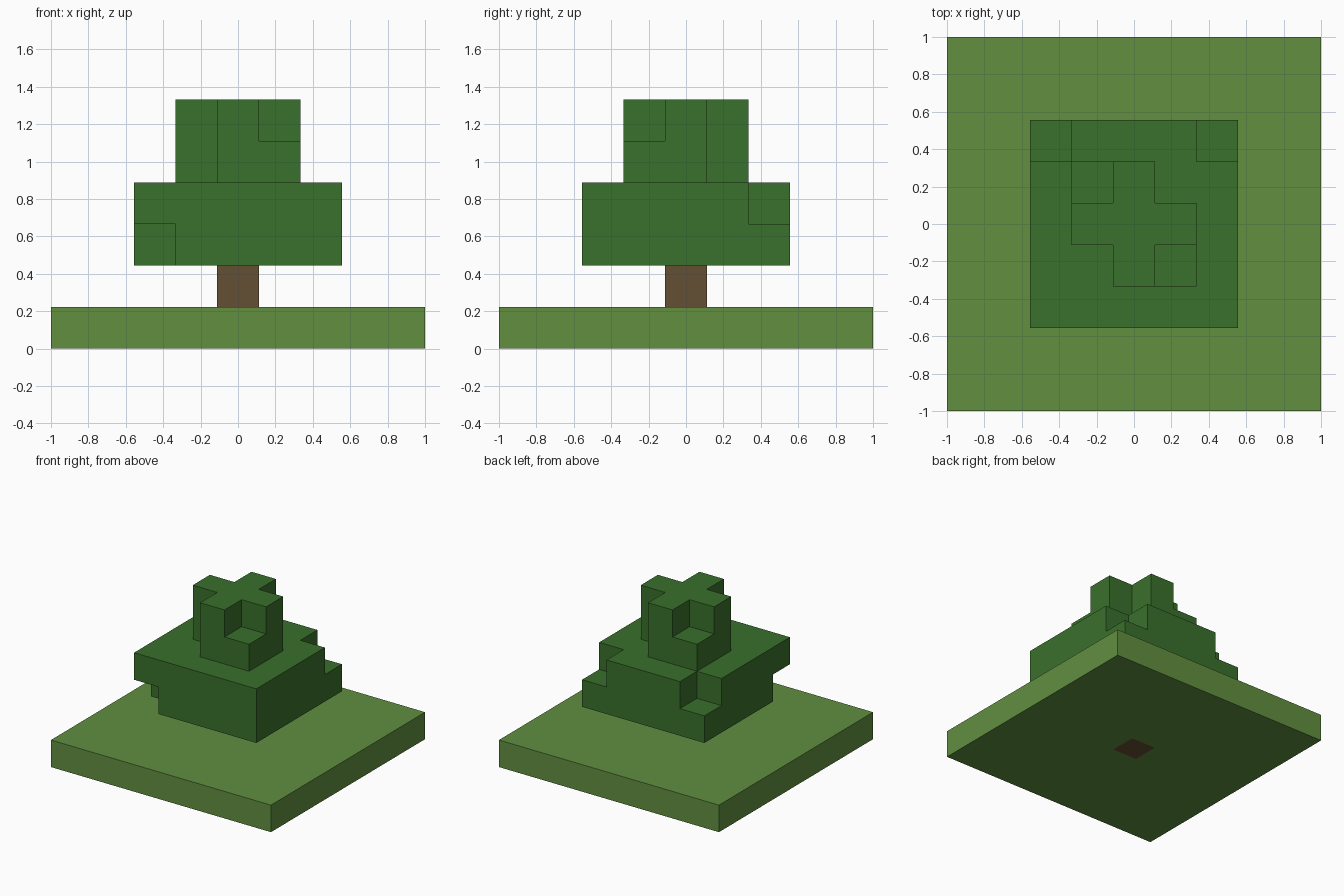
import bpy
import bmesh
from itertools import product
from mathutils import Vector

CELL = 2 / 9  # edge length of one block

cube = bpy.data.objects.get("Cube")
if cube:
    bpy.data.objects.remove(cube, do_unlink=True)


def material(name, rgb):
    mat = bpy.data.materials.new(name)
    mat.use_nodes = True
    mat.diffuse_color = (*rgb, 1)
    mat.node_tree.nodes["Principled BSDF"].inputs["Base Color"].default_value = (*rgb, 1)
    return mat


def block(half, z0, z1):
    """Cells of a square slab reaching `half` cells out from the middle."""
    span = range(-half, half + 1)
    return set(product(span, span, range(z0, z1)))


def build(name, cells, solid, mat):
    """Skin the cells, leaving out faces that touch another solid cell."""
    bm = bmesh.new()
    for cell in cells:
        centre = Vector(cell) + Vector((0, 0, 0.5))
        for axis, sign in product(range(3), (-1, 1)):
            n = Vector((0, 0, 0))
            n[axis] = sign
            if tuple(int(a + b) for a, b in zip(cell, n)) in solid:
                continue
            u = Vector((0, 0, 0))
            u[(axis + 1) % 3] = 0.5
            v = n.cross(u)
            mid = centre + n / 2
            corners = (mid - u - v, mid + u - v, mid + u + v, mid - u + v)
            bm.faces.new([bm.verts.new(c * CELL) for c in corners])
    bmesh.ops.remove_doubles(bm, verts=bm.verts, dist=0.001)
    mesh = bpy.data.meshes.new(name)
    bm.to_mesh(mesh)
    bm.free()
    mesh.materials.append(mat)
    bpy.context.collection.objects.link(bpy.data.objects.new(name, mesh))


# Trunk runs through the ground slab
trunk = block(0, 0, 2)
ground = block(4, 0, 1) - trunk

# Wide lower foliage with single corner blocks missing
lower = block(2, 2, 4) - {(-2, -2, 2), (2, 2, 3), (-2, 2, 3)}

# Narrow crown: two corners gone at full height, two only at the top
crown = block(1, 4, 6) - set(product((-1, 1), (-1, 1), (5,)))
crown -= {(-1, -1, 4), (1, 1, 4)}

grass = material("grass green", (0.119, 0.275, 0.051))
bark = material("bark brown", (0.130, 0.080, 0.033))
leaf = material("leaf green", (0.042, 0.162, 0.025))

solid = trunk | ground | lower | crown
build("ground", ground, solid, grass)
build("trunk", trunk, solid, bark)
build("lower_foliage", lower, solid, leaf)
build("crown_foliage", crown, solid, leaf)
